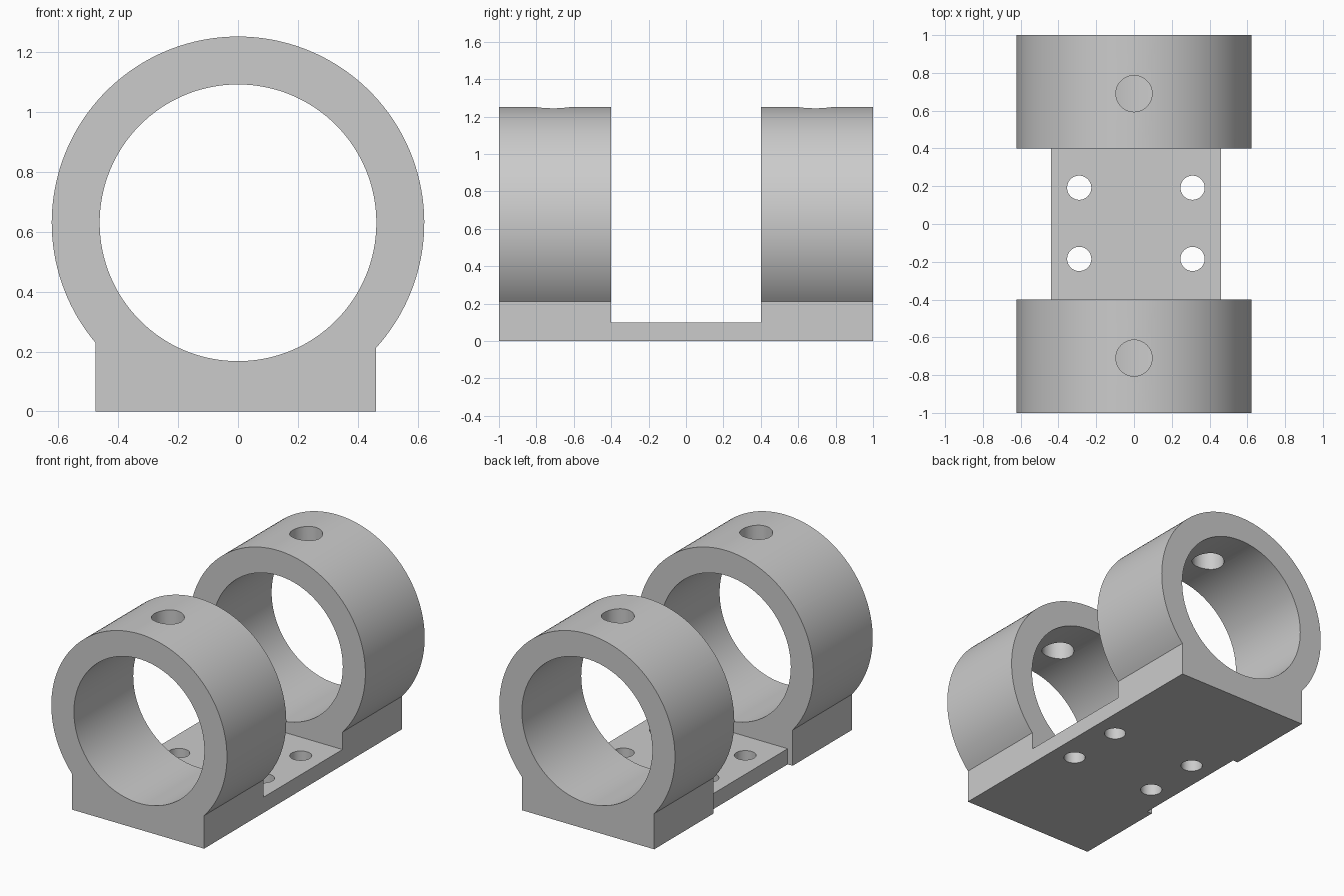
import bpy
import bmesh
from math import asin, cos, sin, pi, radians
from mathutils import Matrix

if "Cube" in bpy.data.objects:
    bpy.data.objects.remove(bpy.data.objects["Cube"])

AXIS_Z, OUTER, BORE = 0.63, 0.622, 0.462
LEFT, RIGHT = 0.46, -0.475

grey = bpy.data.materials.new("plain grey")
grey.use_nodes = True
grey.diffuse_color = (0.6, 0.6, 0.6, 1)
grey.node_tree.nodes["Principled BSDF"].inputs["Base Color"].default_value = (0.6, 0.6, 0.6, 1)


def finish(name, bm):
    bmesh.ops.recalc_face_normals(bm, faces=bm.faces)
    mesh = bpy.data.meshes.new(name)
    bm.to_mesh(mesh)
    bm.free()
    mesh.materials.append(grey)
    obj = bpy.data.objects.new(name, mesh)
    bpy.context.collection.objects.link(obj)
    return obj


def box(name, low, high):
    bm = bmesh.new()
    bmesh.ops.create_cube(bm, size=1)
    for v in bm.verts:
        v.co = [(a + b) / 2 + c * (b - a) for a, b, c in zip(low, high, v.co)]
    return finish(name, bm)


def cylinder(name, radius, depth, centre, sides, turn=0):
    bm = bmesh.new()
    bmesh.ops.create_cone(bm, cap_ends=True, segments=sides, radius1=radius,
                          radius2=radius, depth=depth,
                          matrix=Matrix.Translation(centre) @ Matrix.Rotation(turn, 4, "X"))
    return finish(name, bm)


def cut(body, cutter):
    cutter.hide_render = True
    mod = body.modifiers.new("cut", "BOOLEAN")
    mod.operation, mod.solver, mod.object = "DIFFERENCE", "EXACT", cutter
    bpy.context.view_layer.objects.active = body
    bpy.ops.object.modifier_apply(modifier=mod.name)
    bpy.data.objects.remove(cutter)


# Mount body: round top on a square foot, extruded along y
start = -pi / 2 + asin(LEFT / OUTER)
end = 3 * pi / 2 + asin(RIGHT / OUTER)
steps = 110
angles = [start + (end - start) * i / steps for i in range(steps + 1)]
profile = [(RIGHT, 0), (LEFT, 0)]
profile += [(OUTER * cos(a), AXIS_Z + OUTER * sin(a)) for a in angles]
bm = bmesh.new()
face = bm.faces.new([bm.verts.new((x, -1, z)) for x, z in profile])
extruded = bmesh.ops.extrude_face_region(bm, geom=[face])["geom"]
bmesh.ops.translate(bm, vec=(0, 2, 0),
                    verts=[v for v in extruded if isinstance(v, bmesh.types.BMVert)])
body = finish("double_ring_mount", bm)

# Long bore, then the open gap that leaves two rings and a base plate
cut(body, cylinder("bore_cutter", BORE, 3, (0, 0, AXIS_Z), 128, pi / 2))
cut(body, box("gap_cutter", (-1, -0.4, 0.1), (1, 0.4, 2)))
cut(body, box("side_step_cutter", (-1, -0.4, -1), (-0.44, 0.4, 1)))

# Set screw holes through the top of each ring
for y in (-0.71, 0.69):
    cut(body, cylinder("screw_hole_cutter", 0.096, 0.6, (0, y, 1.25), 48))

# Mounting holes in the base plate
for x in (-0.29, 0.31):
    for y in (-0.185, 0.192):
        cut(body, cylinder("mount_hole_cutter", 0.064, 0.6, (x, y, 0), 48))

bpy.ops.object.select_all(action="DESELECT")
body.select_set(True)
bpy.context.view_layer.objects.active = body
bpy.ops.object.shade_smooth_by_angle(angle=radians(30))
